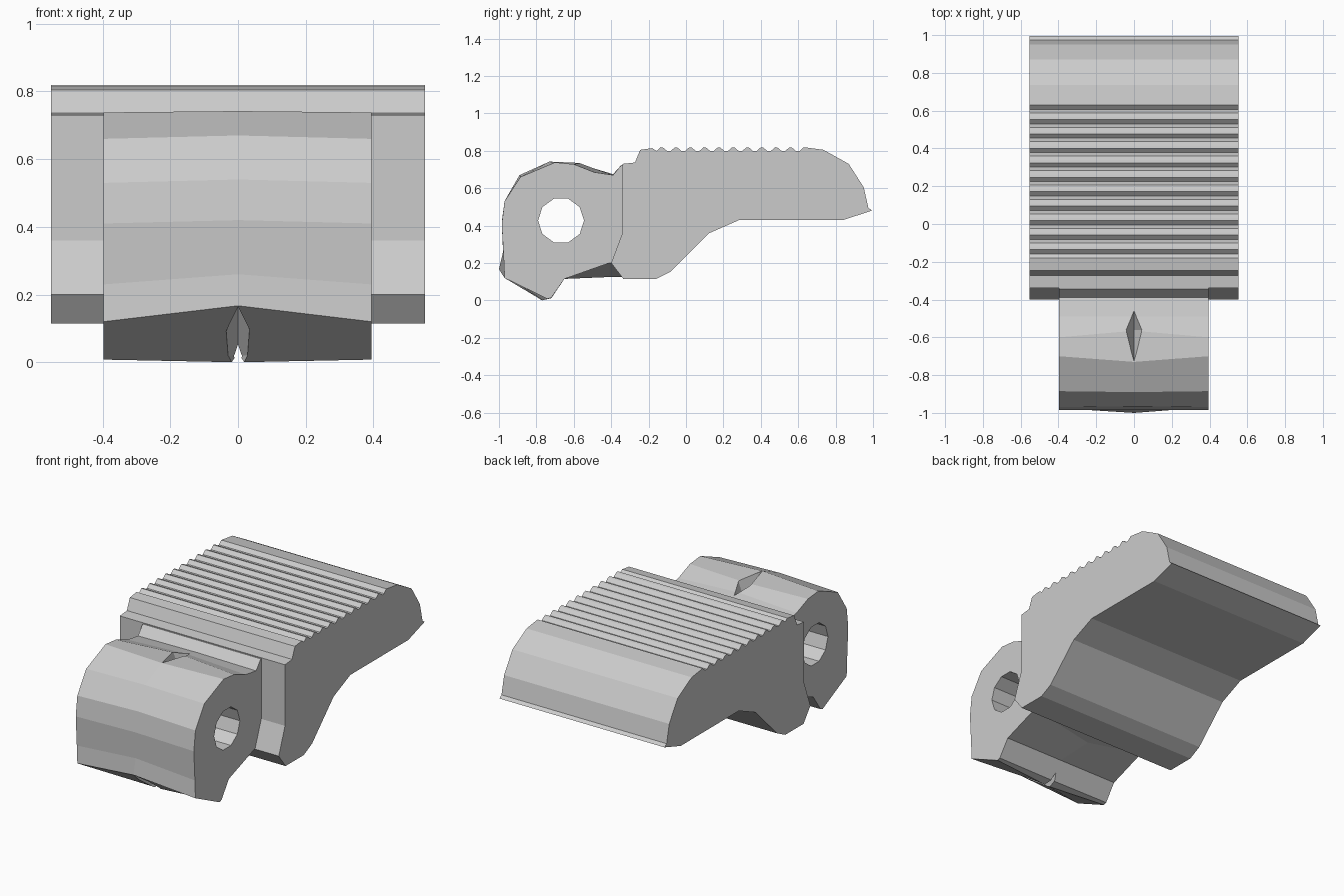
import bpy, bmesh, math
from mathutils import Matrix

if "Cube" in bpy.data.objects:
    bpy.data.objects.remove(bpy.data.objects["Cube"])


def loft(name, sections):
    """Skin matching (y, z) outlines placed at successive x positions."""
    bm = bmesh.new()
    rings = [[bm.verts.new((x, y, z)) for y, z in pts] for x, pts in sections]
    n = len(rings[0])
    for a, b in zip(rings, rings[1:]):
        for i in range(n):
            bm.faces.new((a[i], a[(i + 1) % n], b[(i + 1) % n], b[i]))
    bm.faces.new(rings[0])
    bm.faces.new(rings[-1])
    return finish(name, bm)


def finish(name, bm):
    bmesh.ops.recalc_face_normals(bm, faces=bm.faces)
    me = bpy.data.meshes.new(name)
    bm.to_mesh(me)
    bm.free()
    ob = bpy.data.objects.new(name, me)
    bpy.context.collection.objects.link(ob)
    return ob


def cut(target, cutter):
    cutter.hide_render = True
    mod = target.modifiers.new("cut", 'BOOLEAN')
    mod.operation = 'DIFFERENCE'
    mod.solver = 'EXACT'
    mod.object = cutter
    bpy.context.view_layer.objects.active = target
    bpy.ops.object.modifier_apply(modifier=mod.name)
    bpy.data.objects.remove(cutter)


def diamond(name, loc, size):
    bm = bmesh.new()
    x, y, z = size
    px, nx, py, ny, pz, nz = [bm.verts.new(c) for c in (
        (x, 0, 0), (-x, 0, 0), (0, y, 0), (0, -y, 0), (0, 0, z), (0, 0, -z))]
    for a in (px, nx):
        for b in (py, ny):
            for c in (pz, nz):
                bm.faces.new((a, b, c))
    bmesh.ops.translate(bm, verts=bm.verts, vec=loc)
    return finish(name, bm)


# Wide lever body with ridged top
profile = [(-0.34, 0.73), (-0.34, 0.36), (-0.40, 0.20), (-0.335, 0.115),
           (-0.16, 0.115), (-0.08, 0.155), (0.125, 0.36), (0.285, 0.43),
           (0.84, 0.43), (0.995, 0.48), (0.975, 0.495), (0.95, 0.605),
           (0.87, 0.73), (0.735, 0.805), (0.63, 0.819)]
for i in range(11):
    p = 0.63 - 0.0765 * i
    if i:
        profile += [(p + 0.035, 0.798), (p + 0.014, 0.816), (p, 0.819)]
    profile.append((p - 0.023, 0.799))
profile += [(-0.18, 0.814), (-0.245, 0.805), (-0.273, 0.737)]
loft("lever_body", [(-0.553, profile), (0.553, profile)])

# Hinge knuckle, slightly crowned at the centre
side = [(-0.32, 0.725), (-0.345, 0.725), (-0.39, 0.67), (-0.49, 0.685),
        (-0.60, 0.728), (-0.70, 0.738), (-0.885, 0.66), (-0.97, 0.53),
        (-0.985, 0.41), (-0.975, 0.23), (-0.97, 0.12), (-0.74, 0.008),
        (-0.72, 0.015), (-0.65, 0.115), (-0.41, 0.20), (-0.32, 0.20)]
mid = [(-0.32, 0.725), (-0.345, 0.725), (-0.39, 0.675), (-0.49, 0.705),
       (-0.565, 0.735), (-0.73, 0.742), (-0.89, 0.67), (-0.965, 0.54),
       (-0.985, 0.42), (-0.978, 0.26), (-1.0, 0.167), (-0.77, 0.0),
       (-0.72, 0.012), (-0.65, 0.115), (-0.41, 0.125), (-0.32, 0.125)]
knuckle = loft("hinge_knuckle", [(-0.397, side), (0, mid), (0.394, side)])

# Pin hole
bm = bmesh.new()
bmesh.ops.create_cone(bm, cap_ends=True, segments=10, radius1=0.123,
                      radius2=0.123, depth=2,
                      matrix=Matrix.Translation((0, -0.668, 0.427))
                      @ Matrix.Rotation(math.pi / 2, 4, 'Y'))
cut(knuckle, finish("pin_cutter", bm))

# Dent on top and notch in the lower lip
cut(knuckle, diamond("dent_cutter", (0, -0.56, 0.74), (0.045, 0.17, 0.11)))
cut(knuckle, diamond("notch_cutter", (0, -0.90, 0.02), (0.05, 0.24, 0.24)))
